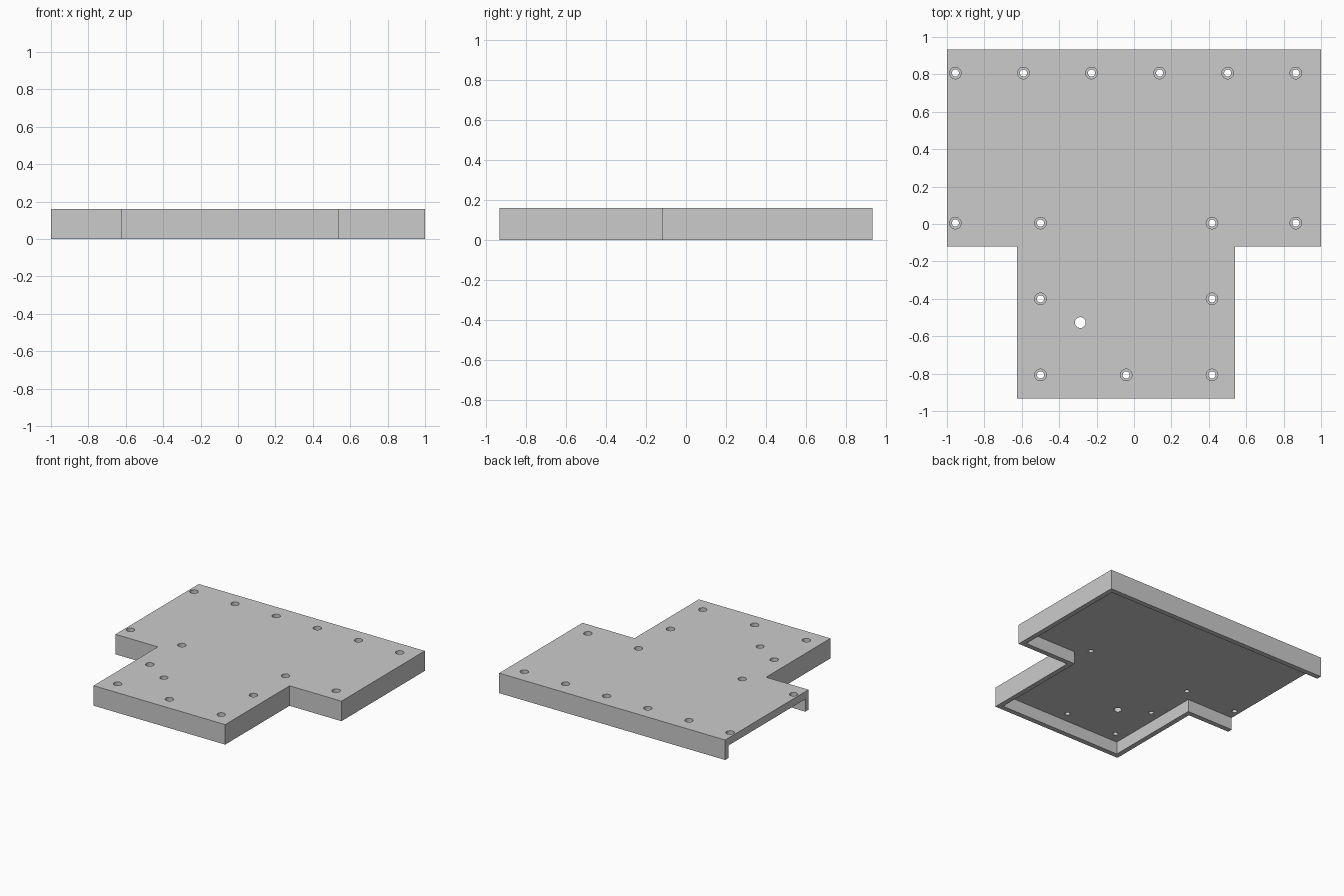
import bpy
import bmesh
from mathutils import Matrix

cube = bpy.data.objects.get("Cube")
if cube:
    bpy.data.objects.remove(cube, do_unlink=True)

HEIGHT, PLATE, WALL = 0.16, 0.06, 0.04
LEFT, BACK, STEP = 1.0, 0.933, -0.12      # outer limits and the notch line
TAB_MIN, TAB_MAX = -0.625, 0.54           # sides of the front tab

grey = bpy.data.materials.new("plain grey")
grey.use_nodes = True
colour = (0.6, 0.6, 0.6, 1)
grey.diffuse_color = colour
grey.node_tree.nodes["Principled BSDF"].inputs["Base Color"].default_value = colour


def make_object(name, bm):
    bmesh.ops.recalc_face_normals(bm, faces=bm.faces)
    mesh = bpy.data.meshes.new(name)
    bm.to_mesh(mesh)
    bm.free()
    mesh.materials.append(grey)
    obj = bpy.data.objects.new(name, mesh)
    bpy.context.collection.objects.link(obj)
    return obj


def t_prism(name, inset, open_end, z0, z1):
    """T-shaped slab, inset on every side except the open end."""
    x1, y1, step = LEFT - inset, BACK - inset, STEP + inset
    a, b, front = TAB_MIN + inset, TAB_MAX - inset, -BACK + inset
    outline = [(open_end, y1), (open_end, step), (a, step), (a, front),
               (b, front), (b, step), (x1, step), (x1, y1)]
    bm = bmesh.new()
    face = bm.faces.new([bm.verts.new((x, y, z0)) for x, y in outline])
    new = bmesh.ops.extrude_face_region(bm, geom=[face])["geom"]
    top = [v for v in new if isinstance(v, bmesh.types.BMVert)]
    bmesh.ops.translate(bm, verts=top, vec=(0, 0, z1 - z0))
    return make_object(name, bm)


def drills(name, centres, radius, z0, z1):
    bm = bmesh.new()
    for x, y in centres:
        bmesh.ops.create_cone(bm, cap_ends=True, segments=32, radius1=radius,
                              radius2=radius, depth=z1 - z0,
                              matrix=Matrix.Translation((x, y, (z0 + z1) / 2)))
    return make_object(name, bm)


def cut(target, cutter):
    mod = target.modifiers.new("cut", "BOOLEAN")
    mod.operation, mod.solver, mod.object = "DIFFERENCE", "EXACT", cutter
    bpy.context.view_layer.objects.active = target
    bpy.ops.object.modifier_apply(modifier=mod.name)
    bpy.data.objects.remove(cutter, do_unlink=True)


# Cover plate with a skirt on all sides but one
cover = t_prism("cover_plate", 0, -LEFT, 0, HEIGHT)
cut(cover, t_prism("pocket", WALL, -1.1, -0.1, HEIGHT - PLATE))

# Counterbored screw holes: back row, middle row, tab sides and tab front
screws = [(-0.955 + 0.364 * i, 0.807) for i in range(6)]
screws += [(x, 0.005) for x in (-0.955, -0.5, 0.417, 0.865)]
screws += [(x, -0.4) for x in (-0.5, 0.417)]
screws += [(x, -0.807) for x in (-0.5, -0.042, 0.417)]
cut(cover, drills("counterbores", screws, 0.031, HEIGHT - 0.03, HEIGHT + 0.1))
cut(cover, drills("screw_holes", screws, 0.019, 0.05, HEIGHT + 0.1))

# Single plain hole in the tab
cut(cover, drills("plain_hole", [(-0.287, -0.527)], 0.029, 0.05, HEIGHT + 0.1))

# Smooth hole walls, sharp edges elsewhere
bpy.ops.object.select_all(action="DESELECT")
cover.select_set(True)
bpy.context.view_layer.objects.active = cover
bpy.ops.object.shade_smooth_by_angle()
